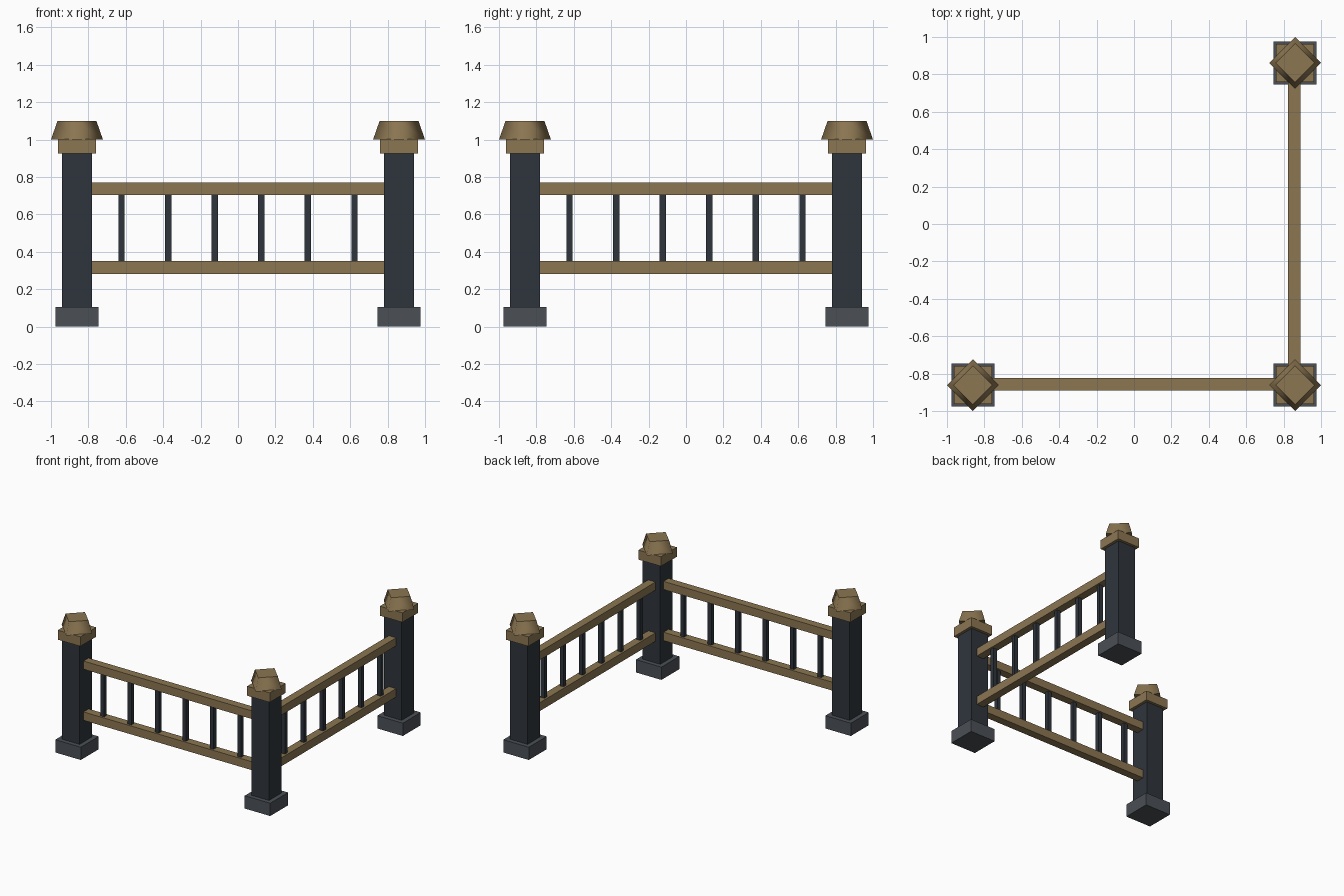
import bpy, math

if "Cube" in bpy.data.objects:
    bpy.data.objects.remove(bpy.data.objects["Cube"])


def material(name, rgb):
    m = bpy.data.materials.new(name)
    m.diffuse_color = (*rgb, 1)
    m.use_nodes = True
    m.node_tree.nodes["Principled BSDF"].inputs["Base Color"].default_value = m.diffuse_color
    return m


WOOD = material("wood", (0.26, 0.18, 0.083))
DARK = material("dark_paint", (0.028, 0.036, 0.046))
STONE = material("footing_grey", (0.07, 0.08, 0.093))


def box(name, x, y, z0, z1, sx, sy, mat):
    bpy.ops.mesh.primitive_cube_add(size=1, location=(x, y, (z0 + z1) / 2))
    o = bpy.context.object
    o.name = name
    o.scale = (sx, sy, z1 - z0)
    bpy.ops.object.transform_apply(location=False, rotation=False, scale=True)
    o.data.materials.append(mat)
    return o


P = 0.861  # post centre offset


def post(x, y):
    box("post_base", x, y, 0, 0.105, 0.232, 0.232, STONE)
    box("post_shaft", x, y, 0.001, 0.93, 0.16, 0.16, DARK)
    box("post_collar", x, y, 0.925, 1.003, 0.205, 0.205, WOOD)
    # diamond-turned tapered cap with smooth sides and flat ends
    bpy.ops.mesh.primitive_cone_add(vertices=4, radius1=0.139, radius2=0.104,
                                    depth=0.1, location=(x, y, 1.05))
    cap = bpy.context.object
    cap.name = "post_cap"
    cap.data.materials.append(WOOD)
    for f in cap.data.polygons:
        f.use_smooth = abs(f.normal.z) < 0.9


def panel(along_x):
    # local length t runs along x (front side) or y (right side)
    def part(name, t, z0, z1, length, depth, mat):
        if along_x:
            box(name, t, -P + 0.004, z0, z1, length, depth, mat)
        else:
            box(name, P - 0.004, t, z0, z1, depth, length, mat)

    side = "front" if along_x else "right"
    part(side + "_lower_rail", 0, 0.283, 0.352, 1.58, 0.066, WOOD)
    part(side + "_upper_rail", 0, 0.703, 0.77, 1.58, 0.066, WOOD)
    for i in range(6):
        part(side + "_baluster", (i - 2.5) * 0.249, 0.34, 0.715, 0.034, 0.034, DARK)


for x, y in ((-P, -P), (P, -P), (P, P)):
    post(x, y)
panel(True)
panel(False)
